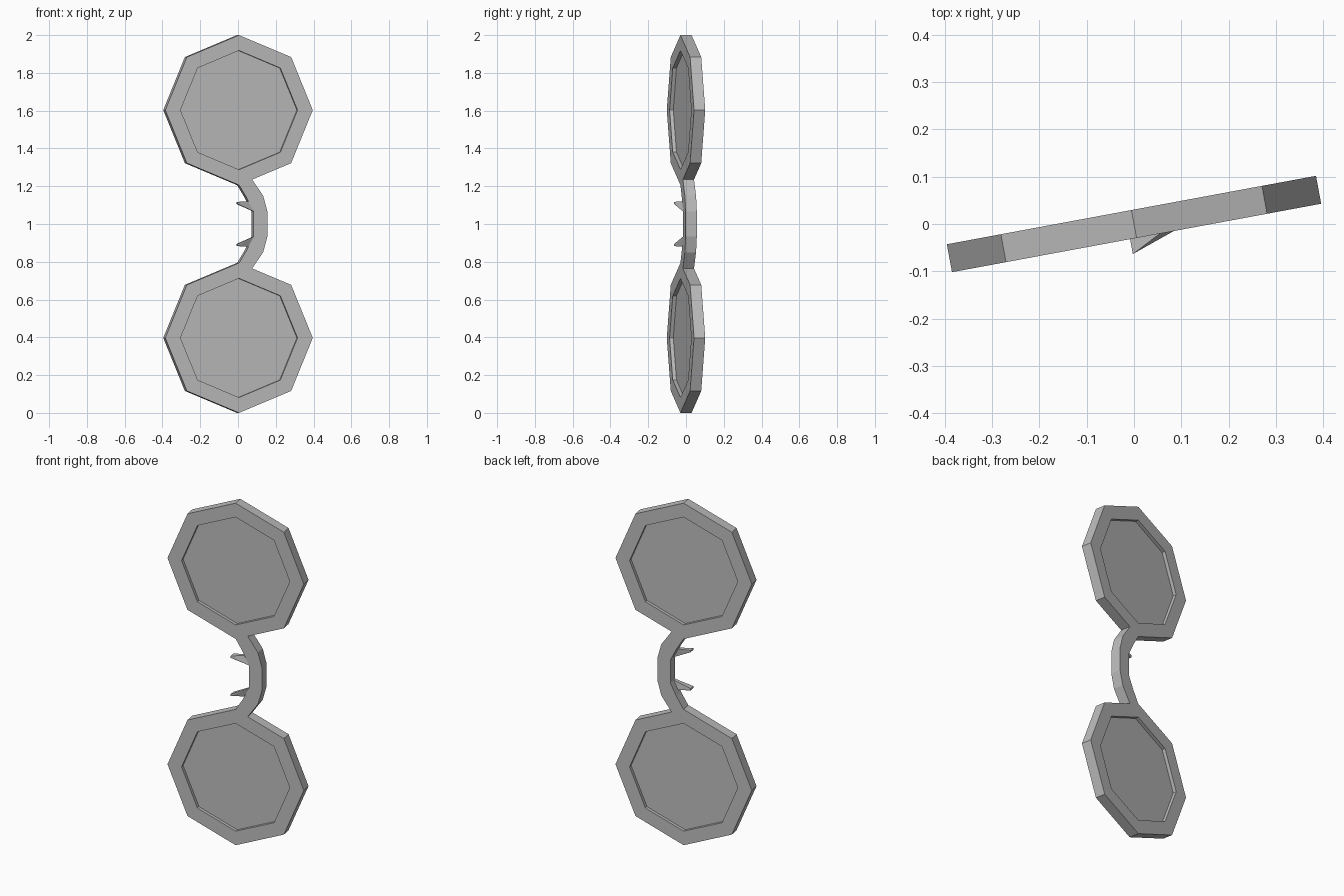
import bpy, bmesh, math
from mathutils import Matrix, Vector

cube = bpy.data.objects.get("Cube")
if cube:
    bpy.data.objects.remove(cube)

HALF = 0.03                                   # half the frame thickness
RIM_R, HOLE_R = 0.397, 0.315
TURN = Matrix.Rotation(math.radians(10.5), 4, 'Z')

grey = bpy.data.materials.new("light_grey")
grey.use_nodes = True
colour = (0.5, 0.5, 0.5, 1)
grey.diffuse_color = colour
grey.node_tree.nodes["Principled BSDF"].inputs["Base Color"].default_value = colour


def finish(name, bm):
    """Turn the part to its resting angle and make it an object."""
    bmesh.ops.recalc_face_normals(bm, faces=bm.faces)
    bm.transform(TURN)
    mesh = bpy.data.meshes.new(name)
    bm.to_mesh(mesh)
    bm.free()
    mesh.materials.append(grey)
    obj = bpy.data.objects.new(name, mesh)
    bpy.context.collection.objects.link(obj)


def octagon(radius, z):
    steps = [math.tau * i / 8 for i in range(8)]
    return [(radius * math.sin(a), z + radius * math.cos(a)) for a in steps]


def prism(name, outline, half):
    bm = bmesh.new()
    face = bm.faces.new([bm.verts.new((x, -half, z)) for x, z in outline])
    out = bmesh.ops.extrude_face_region(bm, geom=[face], use_keep_orig=True)
    moved = [g for g in out["geom"] if isinstance(g, bmesh.types.BMVert)]
    bmesh.ops.translate(bm, verts=moved, vec=(0, 2 * half, 0))
    finish(name, bm)


def ring(name, z):
    bm = bmesh.new()
    loops = [[bm.verts.new((x, y, pz)) for x, pz in octagon(r, z)]
             for r, y in ((RIM_R, -HALF), (RIM_R, HALF), (HOLE_R, HALF), (HOLE_R, -HALF))]
    for a, b in zip(loops, loops[1:] + loops[:1]):
        for i in range(8):
            j = (i + 1) % 8
            bm.faces.new((a[i], a[j], b[j], b[i]))
    finish(name, bm)


def nose_pad(name, side):
    """Wedge from the inner edge of the bridge to a blunt tip in front."""
    root = [(x, y, z) for x, z in ((0.05, 0.12), (0.08, 0.066)) for y in (-HALF, -0.012)]
    tip = [(-0.014, y, z) for z in (0.117, 0.106) for y in (-0.062, -0.028)]
    bm = bmesh.new()
    for x, y, z in root + tip:
        bm.verts.new((x, y, 1 + side * z))
    bmesh.ops.convex_hull(bm, input=bm.verts)
    finish(name, bm)


# Rims, lenses and nose pads, mirrored about the middle height
for label, side in (("upper", 1), ("lower", -1)):
    centre = 1 + side * (1 - RIM_R)
    ring(label + "_rim", centre)
    prism(label + "_lens", octagon(HOLE_R, centre), 0.01)
    nose_pad(label + "_nose_pad", side)

# Curved bridge between the rims
outer = [(0.07, 0.236), (0.13, 0.15), (0.153, 0.066)]
inner = [(0.078, 0.066), (0.042, 0.138), (0, 0.207)]
half_path = [(x, 1 + z) for x, z in outer]
half_path += [(x, 1 - z) for x, z in reversed(outer)]
half_path += [(x, 1 - z) for x, z in reversed(inner)]
half_path += [(x, 1 + z) for x, z in inner]
prism("bridge", half_path, HALF)
